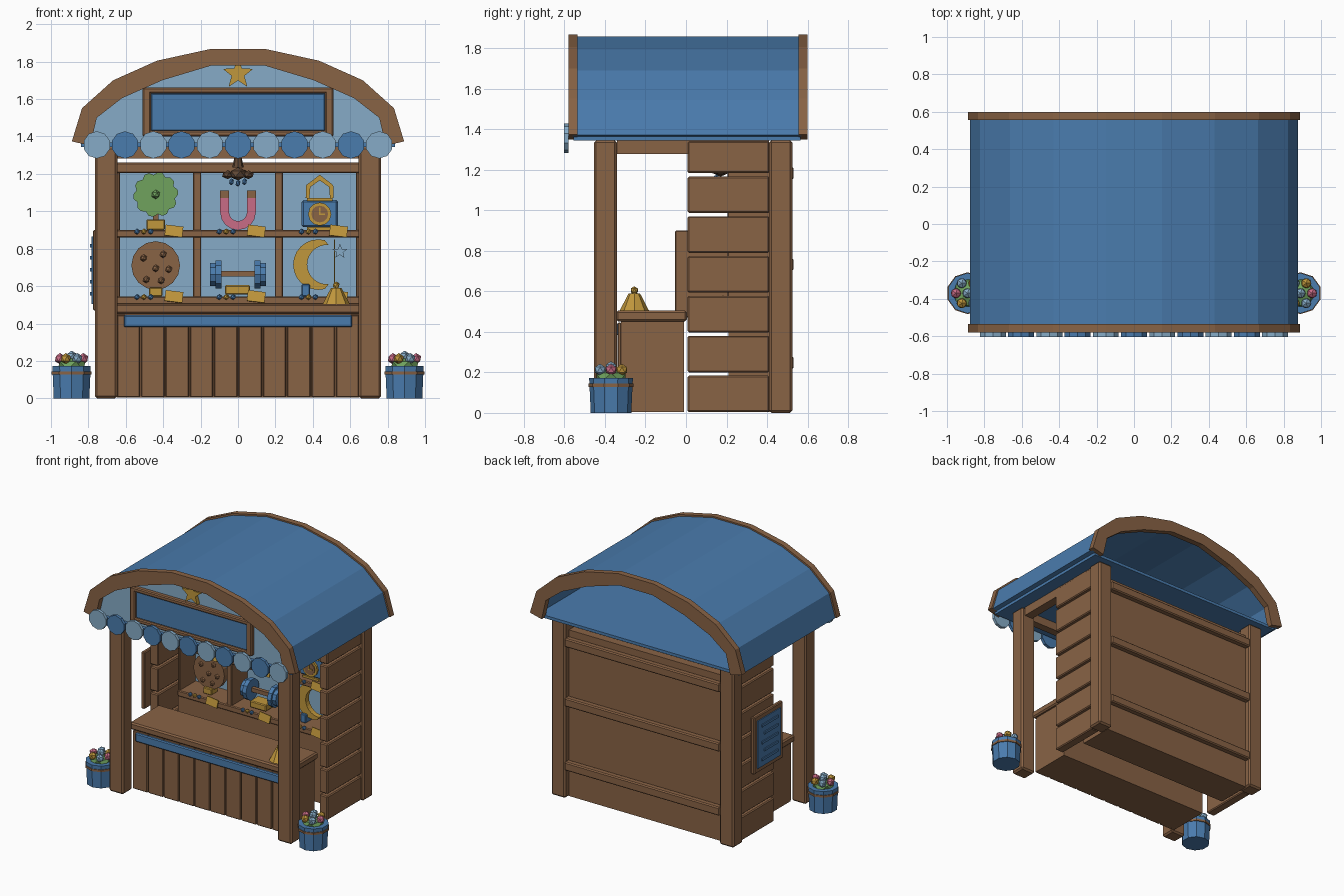
import bpy, bmesh
from math import pi, sin, cos
from mathutils import Vector

cube = bpy.data.objects.get("Cube")
if cube:
    bpy.data.objects.remove(cube, do_unlink=True)


def material(name, rgb):
    m = bpy.data.materials.new(name)
    m.use_nodes = True
    m.diffuse_color = (*rgb, 1)
    m.node_tree.nodes["Principled BSDF"].inputs["Base Color"].default_value = (*rgb, 1)
    return m


WOOD = material("wood", (.25, .125, .06))
BLUE = material("blue", (.068, .20, .42))
PALE = material("pale blue", (.24, .41, .57))
GOLD = material("gold", (.53, .31, .045))
PINK = material("pink", (.58, .15, .24))
GREEN = material("green", (.16, .36, .11))
DARK = material("dark wood", (.12, .065, .035))


def finish(name, mat, bm, loc=(0, 0, 0), bevel=0):
    bmesh.ops.recalc_face_normals(bm, faces=bm.faces)
    me = bpy.data.meshes.new(name)
    bm.to_mesh(me)
    bm.free()
    me.materials.append(mat)
    ob = bpy.data.objects.new(name, me)
    ob.location = loc
    bpy.context.collection.objects.link(ob)
    if bevel:
        mod = ob.modifiers.new("Bevel", "BEVEL")
        mod.width, mod.segments = bevel, 1
    return ob


def box(name, mat, x, y, z, bevel=0):
    """Box from (low, high) pairs."""
    lo, hi = (Vector(v) for v in zip(x, y, z))
    bm = bmesh.new()
    bmesh.ops.create_cube(bm, size=1)
    bmesh.ops.scale(bm, vec=hi - lo, verts=bm.verts)
    return finish(name, mat, bm, (lo + hi) / 2, bevel)


def prism(name, mat, pts, y0, y1):
    """Extrude an x-z outline from y0 to y1."""
    bm = bmesh.new()
    f = bm.faces.new([bm.verts.new((x, y0, z)) for x, z in pts])
    r = bmesh.ops.extrude_face_region(bm, geom=[f])
    new = [v for v in r["geom"] if isinstance(v, bmesh.types.BMVert)]
    bmesh.ops.translate(bm, vec=(0, y1 - y0, 0), verts=new)
    if f.is_valid and all(len(e.link_faces) > 2 for e in f.edges):
        bm.faces.remove(f)
    return finish(name, mat, bm)


def cone(name, mat, loc, r1, r2, h, n=10):
    bm = bmesh.new()
    bmesh.ops.create_cone(bm, cap_ends=True, segments=n, radius1=r1, radius2=r2, depth=h)
    return finish(name, mat, bm, (loc[0], loc[1], loc[2] + h / 2))


def ball(name, mat, loc, r, squash=1):
    bm = bmesh.new()
    bmesh.ops.create_icosphere(bm, subdivisions=1, radius=r)
    bmesh.ops.scale(bm, vec=(1, 1, squash), verts=bm.verts)
    return finish(name, mat, bm, loc)


def arc(cx, cz, r, n, a0=0, a1=2 * pi, closed=True):
    k = n if closed else n - 1
    return [(cx + r * cos(a0 + (a1 - a0) * i / k), cz + r * sin(a0 + (a1 - a0) * i / k)) for i in range(n)]


def star(cx, cz, r, inner=.42, n=5):
    return [(cx + r * (inner if i % 2 else 1) * sin(pi * i / n),
             cz + r * (inner if i % 2 else 1) * cos(pi * i / n)) for i in range(2 * n)]


def mirrored(half):
    return half + [(-x, z) for x, z in reversed(half)]


def band(name, mat, outer, inner, y0, y1):
    """Row of joined blocks between two outlines."""
    for i in range(len(outer) - 1):
        prism(name, mat, [outer[i], outer[i + 1], inner[i + 1], inner[i]], y0, y1)


# Roof: arched boards, end trims, ceiling and front gable
outer = mirrored([(-.888, 1.374), (-.834, 1.551), (-.668, 1.70), (-.433, 1.805), (-.15, 1.867)])
inner = mirrored([(-.79, 1.35), (-.755, 1.50), (-.62, 1.605), (-.406, 1.70), (-.14, 1.78)])


def between(t):
    return [(a + (c - a) * t, b + (d - b) * t) for (a, b), (c, d) in zip(outer, inner)]


band("roof_board", BLUE, between(.12), between(.45), -.56, .57)
for y in (-.58, .555):
    band("roof_trim", WOOD, outer, inner, y, y + .045)
box("ceiling", BLUE, (-.84, .84), (-.555, .565), (1.345, 1.367))
prism("front_gable", PALE, between(.9), -.53, -.51)

# Sign, star and scalloped valance
for z in (1.40, 1.63):
    box("sign_rail", WOOD, (-.51, .51), (-.57, -.53), (z, z + .032), .007)
for x in (-.51, .465):
    box("sign_stile", WOOD, (x, x + .045), (-.57, -.53), (1.40, 1.66), .007)
box("sign_panel", BLUE, (-.465, .465), (-.555, -.53), (1.43, 1.63), .005)
prism("gable_star", GOLD, star(0, 1.735, .085), -.56, -.53)
for i in range(11):
    x = (i - 5) * .151
    prism("scallop", BLUE if i % 2 else PALE, arc(x, 1.355, .073, 10, pi / 10, 2.1 * pi), -.603, -.58)

# Frame: posts, beams, side boards
for s in (-1, 1):
    xs = sorted((s * .645, s * .765))
    for y in (-.455, .41):
        box("post", WOOD, xs, (y, y + .115), (0, 1.345), .012)
    box("side_beam", WOOD, sorted((s * .67, s * .74)), (-.34, .41), (1.278, 1.345))
    for i in range(7):
        z = i * .1965
        box("side_board", WOOD, sorted((s * .675, s * .745)), (.008, .412), (z + .004, min(z + .184, 1.34)), .007)
box("front_beam", WOOD, (-.65, .65), (-.43, -.37), (1.283, 1.345))

# Back wall with rails
box("back_wall", WOOD, (-.65, .65), (.42, .48), (.004, 1.262))
for z in (.215, .70, 1.15):
    box("back_rail", WOOD, (-.65, .65), (.48, .53), (z, z + .065), .008)

# Counter
box("counter_body", WOOD, (-.65, .65), (-.32, -.01), (.004, .45))
for i in range(10):
    x = -.65 + i * .13
    box("counter_plank", WOOD, (x + .003, x + .127), (-.338, -.318), (.006, .445), .005)
box("counter_top", WOOD, (-.67, .67), (-.345, .005), (.452, .505), .01)
box("counter_trim", BLUE, (-.61, .61), (-.362, -.336), (.38, .445), .007)
cone("bell", GOLD, (.525, -.255, .505), .072, .028, .085, 8)
cone("bell_collar", GOLD, (.525, -.255, .59), .015, .012, .015, 6)
ball("bell_knob", GOLD, (.525, -.255, .605), .02)

# Shelf unit
box("shelf_base", WOOD, (-.65, .65), (.21, .42), (.004, .50))
box("shelf_backing", PALE, (-.64, .64), (.395, .42), (.5, 1.25))
for z, h in ((.50, .045), (.86, .04), (1.205, .055)):
    box("shelf_board", WOOD, (-.65, .65), (.2, .42), (z, z + h), .006)
for x in (-.65, -.24, .197, .632):
    w = .018 if abs(x) > .5 else .043
    box("shelf_divider", WOOD, (x, x + w), (.205, .42), (.5, 1.25), .004)
for cx in (-.44, 0, .44):
    for z in (.545, .895):
        tag = box("price_tag", GOLD, (cx + .05, cx + .145), (.175, .185), (z - .03, z + .028))
        tag.rotation_euler = (-.2, .12, 0)
        for k in range(3):
            ball("bead", GOLD if k == 1 else BLUE, (cx - .1 + k * .037, .2, z - .003), .016)

# Upper goods: flower disc, magnet, clock box
petals = [(-.44 + r * cos(a), 1.09 + r * sin(a))
          for i in range(30) for r, a in [((.12, .12, .105)[i % 3], 2 * pi * i / 30)]]
prism("flower_disc", GREEN, petals, .28, .32)
ball("flower_button", GREEN, (-.44, .28, 1.09), .025)
box("flower_stand", GOLD, (-.49, -.39), (.25, .35), (.90, .957), .006)
box("flower_stem", WOOD, (-.455, -.425), (.29, .31), (.95, 1.0))


def horseshoe(r):
    return [(-r, 1.07)] + arc(0, .995, r, 9, pi, 2 * pi, False) + [(r, 1.07)]


band("magnet", PINK, horseshoe(.095), horseshoe(.048), .28, .33)
for s in (-1, 1):
    box("magnet_tip", WOOD, sorted((s * .048, s * .095)), (.28, .33), (1.07, 1.11))
box("clock_box", BLUE, (.34, .535), (.25, .35), (.915, 1.06), .01)
prism("clock_rim", GOLD, arc(.437, .985, .062, 12), .235, .25)
prism("clock_face", WOOD, arc(.437, .985, .045, 12), .228, .235)
box("clock_hand", GOLD, (.433, .441), (.222, .228), (.98, 1.02))
box("clock_hand", GOLD, (.437, .465), (.222, .228), (.98, .988))
for z in (.90, 1.055):
    box("clock_edge", GOLD, (.37, .505), (.245, .355), (z, z + .015))
for s in (-1, 1):
    prism("clock_handle", GOLD, [(.437 + s * a, b) for a, b in
          ((.075, 1.07), (.055, 1.07), (.05, 1.13), (0, 1.165), (0, 1.195), (.072, 1.14))], .285, .315)

# Lower goods: cookie, dumbbell, moon
prism("cookie", WOOD, arc(-.44, .71, .13, 16), .28, .32)
for dx, dz in ((0, -.015), (-.065, .04), (.04, .06), (.07, -.02), (-.05, -.075), (.03, -.08)):
    ball("cookie_chip", WOOD, (-.44 + dx, .28, .71 + dz), .02)
box("cookie_stand", GOLD, (-.475, -.405), (.26, .34), (.545, .592), .005)
box("dumbbell_bar", WOOD, (-.15, .15), (.285, .315), (.65, .68))
for s in (-1, 1):
    for a, b, r in ((.088, .12, .08), (.12, .15, .065)):
        disc = cone("dumbbell_weight", BLUE, (s * (a + b) / 2, .3, .662 - (b - a) / 2), r, r, b - a, 10)
        disc.rotation_euler.y = pi / 2
box("dumbbell_stand", GOLD, (-.07, .065), (.24, .34), (.555, .605), .006)
band("moon", GOLD, arc(.43, .715, .135, 15, .42 * pi, 1.58 * pi, False),
     arc(.475, .715, .105, 15, .47 * pi, 1.53 * pi, False), .28, .32)
box("moon_cord", GOLD, (.513, .519), (.295, .305), (.56, .85))
prism("moon_star", PALE, star(.545, .785, .042), .28, .30)
box("moon_stand", BLUE, (.34, .385), (.26, .34), (.545, .61), .005)

# Hanging lamp
cone("lamp_cord", DARK, (0, .17, 1.235), .03, .02, .05, 8)
ball("lamp_body", DARK, (0, .17, 1.2), .05, .7)
for s in (-1, 1):
    ball("lamp_arm", DARK, (s * .055, .17, 1.195), .033, .7)
for k in (-1, 0, 1):
    ball("lamp_drop", BLUE, (k * .035, .15, 1.15 + abs(k) * .008), .014, 1.4)

# Notice board on the right side
box("notice_frame", WOOD, (-.775, -.745), (-.055, .29), (.47, .90), .006)
box("notice_panel", BLUE, (-.782, -.774), (-.02, .255), (.505, .865))
for i in range(5):
    z = .55 + i * .064
    box("notice_line", BLUE, (-.79, -.781), (.02, .215 - .03 * (i % 2)), (z, z + .018))

# Flower pots
for s in (-1, 1):
    cx, cy = s * .89, -.37
    cone("pot", BLUE, (cx, cy, 0), .10, .108, .172)
    cone("pot_band", WOOD, (cx, cy, .128), .112, .112, .016)
    ball("pot_leaves", GREEN, (cx, cy, .175), .085, .55)
    for i in range(7):
        a = 2 * pi * i / 6
        r = .062 if i < 6 else 0
        ball("pot_flower", (PINK, GOLD, PALE)[i % 3] if i < 6 else PALE,
             (cx + r * cos(a), cy + r * sin(a), .212 if i < 6 else .225), .03)
